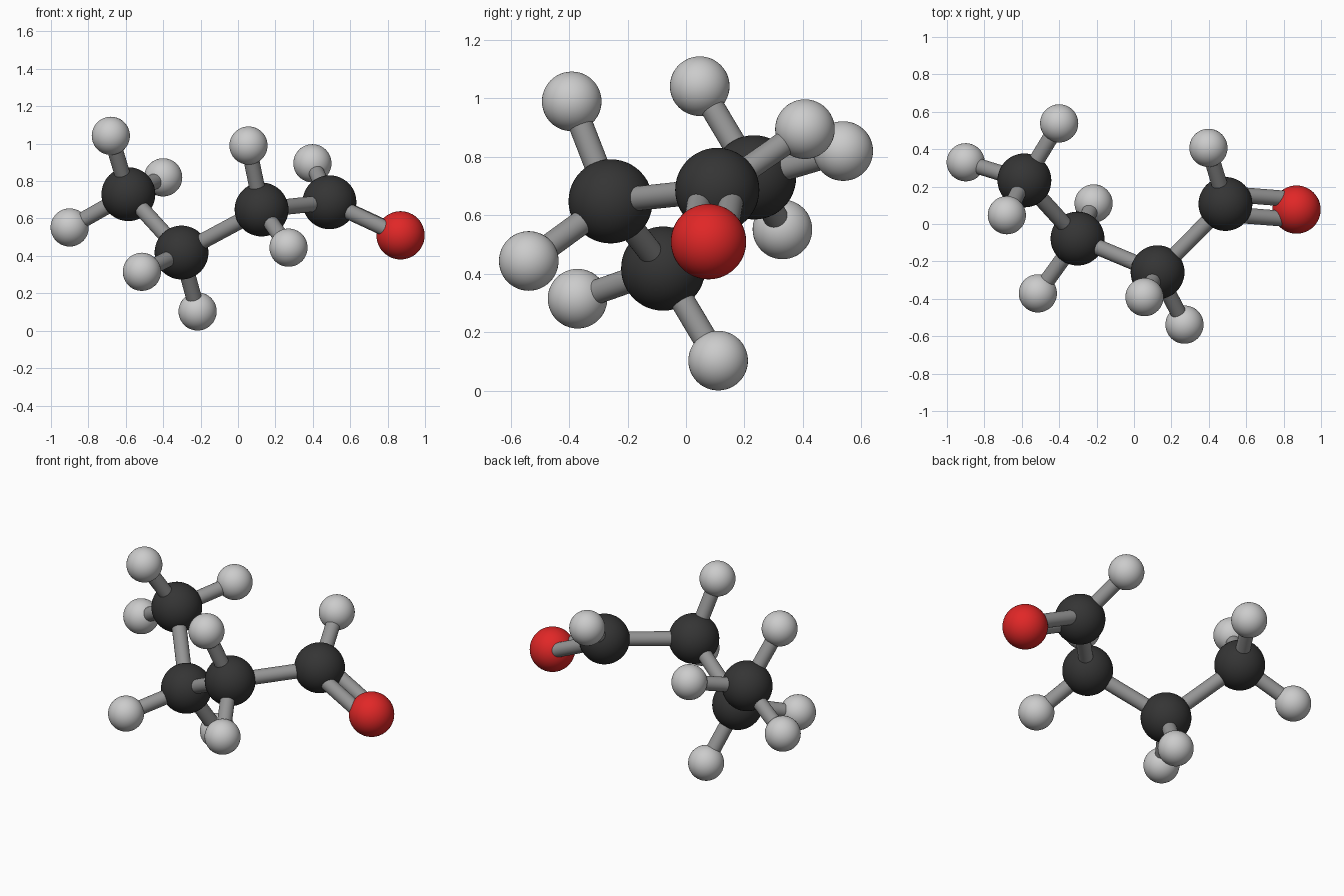
import bpy
from mathutils import Vector

if "Cube" in bpy.data.objects:
    bpy.data.objects.remove(bpy.data.objects["Cube"])

BOND_R = 0.042
DOUBLE_OFFSET = 0.054


def material(name, rgb):
    m = bpy.data.materials.new(name)
    m.diffuse_color = (*rgb, 1)
    m.use_nodes = True
    m.node_tree.nodes["Principled BSDF"].inputs["Base Color"].default_value = m.diffuse_color
    return m


BLACK = material("carbon_black", (0.035, 0.035, 0.035))
WHITE = material("hydrogen_white", (0.75, 0.75, 0.75))
RED = material("oxygen_red", (0.75, 0.02, 0.02))
GREY = material("bond_grey", (0.3, 0.3, 0.3))


def finish(name, mat):
    ob = bpy.context.object
    ob.name = name
    ob.data.materials.append(mat)
    bpy.ops.object.shade_smooth_by_angle()


def atom(name, pos, radius, mat):
    bpy.ops.mesh.primitive_uv_sphere_add(segments=48, ring_count=24, radius=radius, location=pos)
    finish(name, mat)


def bond(name, a, b, offset=Vector()):
    a, b = Vector(a) + offset, Vector(b) + offset
    d = b - a
    bpy.ops.mesh.primitive_cylinder_add(
        vertices=32, radius=BOND_R, depth=d.length, location=(a + b) / 2,
        rotation=d.to_track_quat('Z', 'Y').to_euler())
    finish(name, GREY)


# Carbon chain, from the methyl end to the aldehyde end
carbons = [(-0.586, 0.233, 0.73), (-0.302, -0.078, 0.418),
           (0.126, -0.258, 0.648), (0.489, 0.107, 0.687)]
for i, c in enumerate(carbons):
    atom(f"carbon_{i + 1}", c, 0.144, BLACK)
for i in range(3):
    bond(f"carbon_bond_{i + 1}", carbons[i], carbons[i + 1])

# Hydrogens grouped by the carbon that carries them
hydrogens = [
    [(-0.68, 0.047, 1.042), (-0.90, 0.33, 0.552), (-0.40, 0.538, 0.82)],
    [(-0.514, -0.371, 0.315), (-0.216, 0.11, 0.103)],
    [(0.056, -0.391, 0.99), (0.27, -0.538, 0.444)],
    [(0.398, 0.407, 0.895)],
]
for i, group in enumerate(hydrogens):
    for j, h in enumerate(group):
        atom(f"hydrogen_{i + 1}_{j + 1}", h, 0.102, WHITE)
        bond(f"hydrogen_bond_{i + 1}_{j + 1}", carbons[i], h)

# Oxygen with its double bond, the two rods lying side by side
oxygen = (0.869, 0.077, 0.51)
atom("oxygen", oxygen, 0.129, RED)
side = (Vector(oxygen) - Vector(carbons[3])).cross(Vector((0, 0, 1))).normalized()
for n, s in (("front", 1), ("back", -1)):
    bond(f"double_bond_{n}", carbons[3], oxygen, side * s * DOUBLE_OFFSET)
